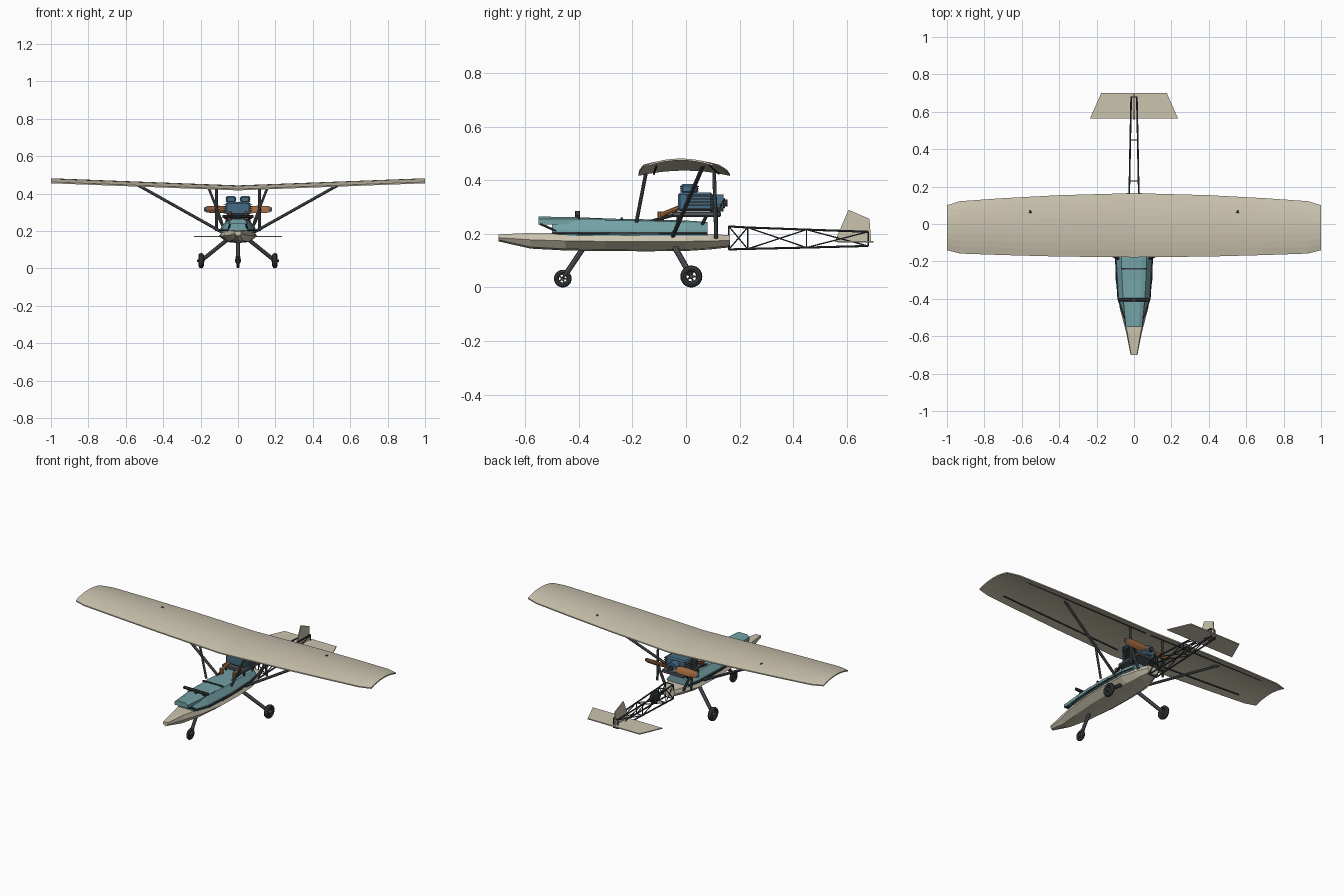
import bpy, bmesh, math
from mathutils import Vector

if "Cube" in bpy.data.objects:
    bpy.data.objects.remove(bpy.data.objects["Cube"])


def mat(name, r, g, b):
    m = bpy.data.materials.new(name)
    m.diffuse_color = (r, g, b, 1)
    m.use_nodes = True
    m.node_tree.nodes["Principled BSDF"].inputs["Base Color"].default_value = m.diffuse_color
    return m


CREAM = mat("cream", .60, .55, .43)
TEAL = mat("teal", .17, .36, .38)
BLUE = mat("engine_blue", .06, .15, .24)
COPPER = mat("copper", .36, .14, .05)
DARK = mat("dark_metal", .04, .045, .05)
STEEL = mat("strut_grey", .09, .10, .11)


def finish(name, bm, m):
    bmesh.ops.recalc_face_normals(bm, faces=bm.faces)
    me = bpy.data.meshes.new(name)
    bm.to_mesh(me)
    bm.free()
    me.materials.append(m)
    ob = bpy.data.objects.new(name, me)
    bpy.context.collection.objects.link(ob)
    return ob


def loft(name, rings, m):
    bm = bmesh.new()
    vs = [[bm.verts.new(p) for p in r] for r in rings]
    n = len(vs[0])
    for a, b in zip(vs, vs[1:]):
        for i in range(n):
            j = (i + 1) % n
            bm.faces.new((a[i], a[j], b[j], b[i]))
    bm.faces.new(vs[0])
    bm.faces.new(vs[-1])
    return finish(name, bm, m)


def tube(name, p, q, r, m=DARK, n=8, r2=None):
    p, q = Vector(p), Vector(q)
    rot = (q - p).to_track_quat('Z', 'Y')
    rings = []
    for c, rad in ((p, r), (q, r if r2 is None else r2)):
        rings.append([c + rot @ Vector((rad * math.cos(2 * math.pi * i / n),
                                        rad * math.sin(2 * math.pi * i / n), 0)) for i in range(n)])
    return loft(name, rings, m)


def box(name, x0, x1, y0, y1, z0, z1, m, bevel=0):
    bm = bmesh.new()
    bmesh.ops.create_cube(bm, size=1)
    for v in bm.verts:
        v.co = ((x0 + x1) / 2 + v.co.x * (x1 - x0), (y0 + y1) / 2 + v.co.y * (y1 - y0),
                (z0 + z1) / 2 + v.co.z * (z1 - z0))
    if bevel:
        bmesh.ops.bevel(bm, geom=bm.edges[:], offset=bevel, segments=1, affect='EDGES')
    return finish(name, bm, m)


# hull: faceted boat-like pod (y, half width, bottom, mid, top)
HULL = [(-.70, .018, .172, .186, .198), (-.58, .042, .145, .178, .204), (-.45, .076, .138, .174, .202),
        (-.30, .098, .136, .172, .196), (-.15, .102, .135, .172, .196), (0, .096, .136, .172, .196),
        (.09, .070, .142, .174, .198), (.165, .040, .150, .175, .196)]
loft("hull", [[(-w, y, m), (-w * .85, y, t), (w * .85, y, t), (w, y, m), (w * .6, y, b + .006),
               (0, y, b), (-w * .6, y, b + .006)] for y, w, b, m, t in HULL], CREAM)

# teal deck with sloping sides
DECK = [(-.50, .050, .036, .245), (-.40, .084, .058, .258), (-.20, .096, .068, .256),
        (0, .088, .060, .250), (.08, .070, .048, .245)]
loft("deck", [[(-w, y, .192), (-w * .97, y, .215), (-t, y, z - .006), (-t * .6, y, z), (t * .6, y, z),
               (t, y, z - .006), (w * .97, y, .215), (w, y, .192)] for y, w, t, z in DECK], TEAL)
loft("nose_cowl", [[(-w, y, .236), (-w, y, .255), (-w * .6, y, z), (w * .6, y, z), (w, y, .255), (w, y, .236)]
                   for y, w, z in ((-.55, .044, .265), (-.40, .058, .262), (-.30, .062, .258))], TEAL)

# deck seams and side rails
for y, w in ((-.40, .060), (-.24, .068)):
    box("deck_seam", -w, w, y - .004, y + .004, .252, .2615, DARK)
for s in (1, -1):
    for a, b in zip(DECK, DECK[1:]):
        tube("deck_rail", (s * a[1], a[0], .203), (s * b[1], b[0], .203), .005, DARK, 6)
    tube("cowl_brace", (s * .042, -.545, .238), (s * .052, -.47, .204), .005, DARK, 6)
    box("side_vent", s * .094 - .006, s * .094 + .006, -.29, -.10, .197, .205, DARK)

# handlebar on a short post
tube("control_post", (0, -.405, .255), (0, -.405, .285), .009, DARK)
tube("control_bar", (-.082, -.405, .277), (.082, -.405, .277), .009, DARK)

# wing: thin cambered sheet with dihedral
STATIONS = [(0, -.178, .165), (.40, -.174, .154), (.70, -.166, .138), (.93, -.158, .122), (1.0, -.140, .100)]


def wing_z(x, f):
    camber = .020 * (1 - (2 * f - 1) ** 2)
    return .420 + .038 * abs(x) + camber


def section(x, y0, y1):
    N = 8
    up = [(x, y0 + (y1 - y0) * i / N, wing_z(x, i / N) + .0035) for i in range(N + 1)]
    lo = [(p[0], p[1], p[2] - .007) for p in reversed(up)]
    return up + lo


ws = [(-x, a, b) for x, a, b in reversed(STATIONS[1:])] + STATIONS
loft("wing", [section(*st) for st in ws], CREAM)

# struts, cabane posts and spars
for s in (1, -1):
    tube("wing_strut", (s * .08, -.05, .19), (s * .56, .066, .459), .008, STEEL)
    tube("front_cabane", (s * .085, -.185, .245), (s * .155, -.150, .425), .007, STEEL)
    tube("rear_cabane", (s * .062, .112, .185), (s * .115, .112, .30), .008, STEEL)
    tube("rear_cabane_top", (s * .115, .112, .20), (s * .115, .105, .43), .007, STEEL)
    tube("rear_spar", (s * .02, .122, .425), (s * .85, .085, .461), .004, DARK, 6)
    tube("front_spar", (s * .02, -.12, .424), (s * .85, -.11, .455), .004, DARK, 6)

# engine
box("engine_block", -.066, .066, -.03, .10, .285, .355, BLUE, .008)
box("engine_bed", -.075, .075, -.05, .13, .264, .284, STEEL, .004)
for s in (1, -1):
    box("cylinder_head", s * .038 - .027, s * .038 + .027, -.02, .045, .352, .386, BLUE, .008)
    for i in range(3):
        box("head_fin", s * .038 - .030, s * .038 + .030, -.023, .048, .358 + i * .009, .361 + i * .009, BLUE)
    for i in range(5):
        z = .292 + i * .012
        box("cooling_fin", s * .066 - .012, s * .066 + .012, 0, .10, z, z + .005, STEEL)
    # engine mounts and copper exhausts
    tube("front_mount", (s * .05, -.14, .245), (s * .06, -.03, .275), .006, DARK)
    tube("rear_mount", (s * .05, .06, .235), (s * .06, .08, .275), .007, DARK)
    tube("mount_post", (s * .06, -.03, .20), (s * .06, -.03, .27), .006, DARK)
    tube("exhaust", (s * .045, -.095, .245), (s * .045, -.095, .284), .012, COPPER)
    tube("exhaust_link", (s * .045, -.095, .270), (s * .04, -.02, .30), .009, COPPER)
tube("gearbox", (0, .09, .315), (0, .14, .315), .032, BLUE, 12)

# propeller: two twisted blades on a hub
tube("propeller_hub", (0, .12, .315), (0, .155, .315), .014, DARK, 10)
for s in (1, -1):
    blade = []
    for x, c, ang in ((.01, .012, 50), (.06, .022, 58), (.12, .022, 66), (.165, .018, 72), (.182, .009, 75)):
        a = s * math.radians(ang)
        u = Vector((0, math.cos(a), math.sin(a)))
        v = Vector((0, -math.sin(a), math.cos(a))) * .004
        o = Vector((s * x, .135, .315))
        blade.append([o - u * c, o + v, o + u * c, o - v])
    loft("propeller_blade", blade[:4], COPPER)
    loft("propeller_tip", blade[3:], STEEL)

# tail boom truss (y, half width, low, high)
BAYS = [(.160, .026, .142, .228), (.23, .024, .144, .224), (.45, .020, .149, .216), (.68, .015, .155, .208)]
corners = [[(-w, y, a), (w, y, a), (w, y, b), (-w, y, b)] for y, w, a, b in BAYS]
for c in corners:
    for i in range(4):
        tube("truss_frame", c[i], c[(i + 1) % 4], .003, DARK, 6)
for c, d in zip(corners, corners[1:]):
    for i in range(4):
        tube("truss_longeron", c[i], d[i], .0045, DARK, 6)
    for i, j in ((1, 2), (2, 1), (0, 3), (3, 0)):
        tube("truss_brace", c[i], d[j], .0028, DARK, 6)

# tail surfaces
TAIL = [(-.235, .565), (.235, .565), (.175, .70), (-.175, .70)]
loft("tailplane", [[(x, y, z) for x, y in TAIL] for z in (.168, .174)], CREAM)
FIN = [(.555, .17), (.607, .29), (.685, .256), (.692, .168)]
loft("tail_fin", [[(x, y, z) for y, z in FIN] for x in (-.003, .003)], CREAM)


# wheels: tyre torus with spoked disc hub
def wheel(name, x, y, r, w):
    bpy.ops.mesh.primitive_torus_add(major_segments=24, minor_segments=8, major_radius=r * .72,
                                     minor_radius=r * .28, location=(x, y, r), rotation=(0, math.pi / 2, 0))
    t = bpy.context.object
    t.name = name + "_tyre"
    t.scale.z = w / (r * .56)
    t.data.materials.append(DARK)
    bpy.ops.object.shade_smooth_by_angle()
    tube(name + "_hub", (x - w * .55, y, r), (x + w * .55, y, r), r * .24, STEEL, 12)
    for i in range(5):
        a = i * math.tau / 5
        tube(name + "_spoke", (x, y, r),
             (x, y + r * .6 * math.cos(a), r + r * .6 * math.sin(a)), r * .1, STEEL, 6)


wheel("nose_wheel", 0, -.46, .033, .018)
tube("nose_leg", (0, -.452, .045), (0, -.382, .150), .010, STEEL)
for s in (1, -1):
    wheel("main_wheel", s * .197, .02, .041, .028)
    tube("main_leg", (s * .185, .015, .050), (s * .055, -.045, .155), .011, STEEL)
    tube("main_axle", (s * .18, .018, .041), (s * .22, .02, .041), .007, STEEL)
for s in (1, -1):
    tube("nose_fork", (s * .013, -.46, .033), (s * .009, -.44, .062), .004, STEEL, 6)
